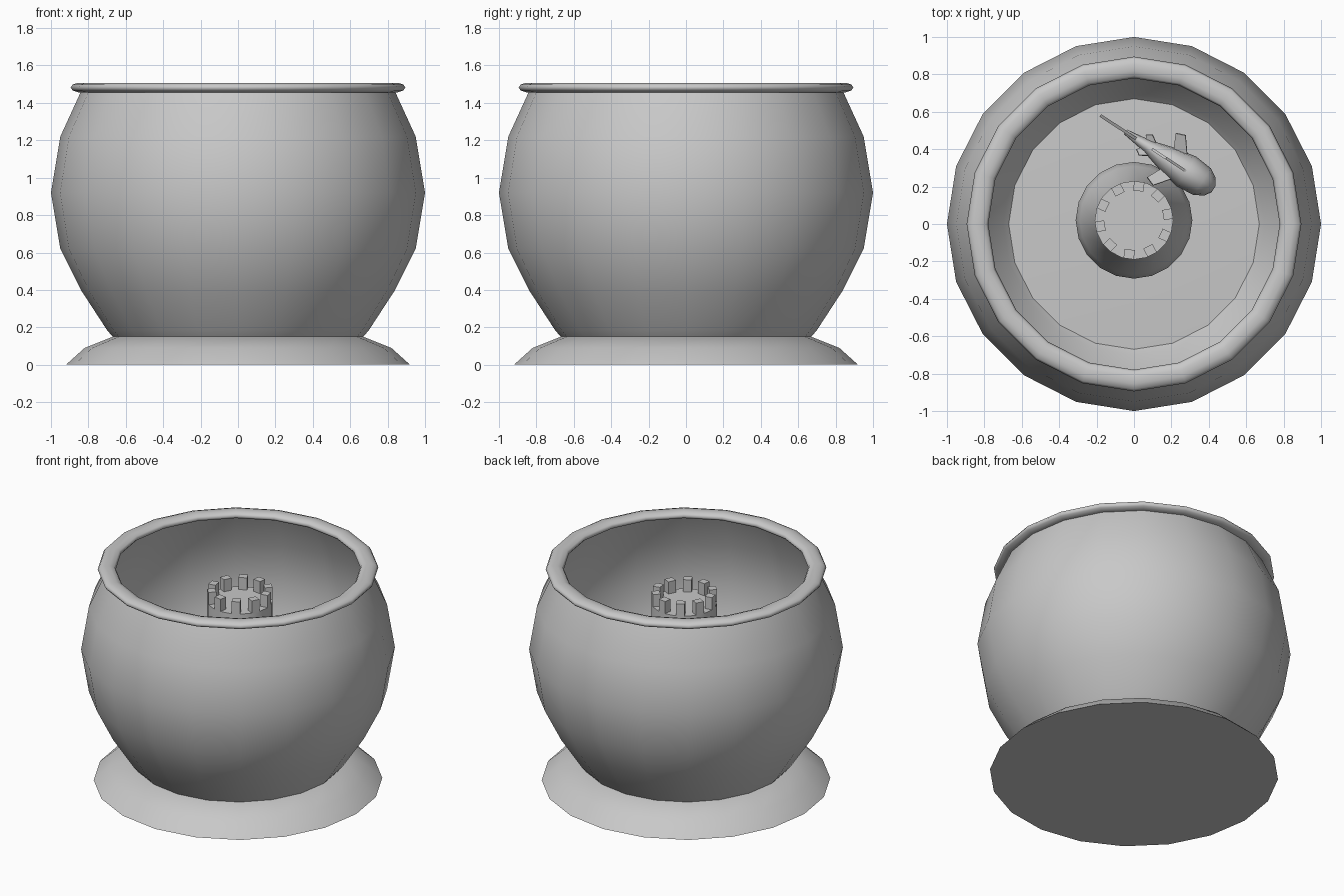
import bpy, bmesh, math
from mathutils import Matrix

old = bpy.data.objects.get("Cube")
if old:
    bpy.data.objects.remove(old, do_unlink=True)

grey = bpy.data.materials.new("light_grey")
grey.use_nodes = True
COLOUR = (0.58, 0.58, 0.58, 1)
grey.diffuse_color = COLOUR
grey.node_tree.nodes["Principled BSDF"].inputs["Base Color"].default_value = COLOUR


def finish(name, bm, smooth=None, matrix=None):
    """Turn a bmesh into a named object."""
    bmesh.ops.remove_doubles(bm, verts=bm.verts, dist=0.0005)
    bmesh.ops.recalc_face_normals(bm, faces=bm.faces)
    mesh = bpy.data.meshes.new(name)
    bm.to_mesh(mesh)
    bm.free()
    mesh.materials.append(grey)
    obj = bpy.data.objects.new(name, mesh)
    bpy.context.collection.objects.link(obj)
    if matrix:
        obj.matrix_world = matrix
    if smooth:
        bpy.ops.object.select_all(action='DESELECT')
        obj.select_set(True)
        bpy.context.view_layer.objects.active = obj
        bpy.ops.object.shade_smooth_by_angle(angle=math.radians(smooth))
    return obj


def lathe(name, profile, sides=20, closed=False, smooth=40, y=0):
    """Spin a radius/height profile around the z axis."""
    bm = bmesh.new()
    verts = [bm.verts.new((r, 0, z)) for r, z in profile]
    pairs = list(zip(verts, verts[1:]))
    if closed:
        pairs.append((verts[-1], verts[0]))
    edges = [bm.edges.new(p) for p in pairs]
    bmesh.ops.spin(bm, geom=verts + edges, cent=(0, 0, 0), axis=(0, 0, 1),
                   angle=math.tau, steps=sides, use_merge=True)
    return finish(name, bm, smooth, Matrix.Translation((0, y, 0)))


def plate(name, outline, thickness, matrix):
    """Extrude a flat outline, centred on its thickness."""
    bm = bmesh.new()
    face = bm.faces.new([bm.verts.new((u, -thickness / 2, v)) for u, v in outline])
    new = bmesh.ops.extrude_face_region(bm, geom=[face])["geom"]
    bmesh.ops.translate(bm, vec=(0, thickness, 0),
                        verts=[g for g in new if isinstance(g, bmesh.types.BMVert)])
    return finish(name, bm, None, matrix)


# Bowl, foot and rim
lathe("bowl", [(0, 0.16), (0.4, 0.16), (0.67, 0.15), (0.70, 0.185), (0.84, 0.40),
               (0.95, 0.62), (1.0, 0.92), (0.95, 1.22), (0.84, 1.46)])
lathe("foot", [(0, 0), (0.92, 0), (0.82, 0.09), (0.67, 0.15), (0, 0.15)], smooth=30)
rim = [(0.837 + 0.058 * math.cos(a), 1.482 + 0.027 * math.sin(a))
       for a in (i * math.tau / 10 for i in range(10))]
lathe("rim", rim, closed=True, smooth=80)

# Castle tower with flared base
TOWER_Y = 0.02
lathe("tower", [(0, 0.17), (0.3, 0.17), (0.312, 0.24), (0.29, 0.31), (0.21, 0.55),
                (0.21, 1.25), (0, 1.25)], y=TOWER_Y, smooth=40)
for i in range(10):
    bm = bmesh.new()
    bmesh.ops.create_cube(bm, size=1, matrix=Matrix.Diagonal((0.05, 0.055, 0.09, 1)))
    turn = Matrix.Rotation(math.radians(10 + 36 * i), 4, 'Z')
    place = Matrix.Translation((0, TOWER_Y, 1.29)) @ turn @ Matrix.Translation((0.183, 0, 0))
    finish(f"battlement_{i + 1}", bm, None, place)

# Fish: body lofted from elliptical rings along its length
FISH = Matrix.Translation((-0.18, 0.58, 0.72)) @ Matrix.Rotation(math.radians(-33), 4, 'Z')
stations = [(0.16, 0.015, 0.03), (0.3, 0.035, 0.05), (0.42, 0.07, 0.10), (0.55, 0.095, 0.13),
            (0.65, 0.085, 0.11), (0.7, 0.055, 0.07), (0.722, 0.02, 0.03)]
bm = bmesh.new()
N = 12
rings = [[bm.verts.new((x, w * math.cos(k * math.tau / N), h * math.sin(k * math.tau / N)))
          for k in range(N)] for x, w, h in stations]
for a, b in zip(rings, rings[1:]):
    for k in range(N):
        bm.faces.new((a[k], a[(k + 1) % N], b[(k + 1) % N], b[k]))
bm.faces.new(rings[0])
bm.faces.new(rings[-1])
finish("fish_body", bm, 50, FISH)

# Fins
plate("tail_fin", [(0.24, 0.03), (0, 0.17), (0.07, 0), (0, -0.17), (0.24, -0.03)], 0.016, FISH)
plate("dorsal_fin", [(0.34, 0.05), (0.33, 0.14), (0.42, 0.19), (0.56, 0.12)], 0.014, FISH)
for side, name in ((1, "left"), (-1, "right")):
    tilt = Matrix.Rotation(math.radians(-70 * side), 4, 'X')
    plate(f"{name}_side_fin", [(0.44, 0.04), (0.39, 0.15), (0.44, 0.17), (0.52, 0.06)],
          0.012, FISH @ tilt)
    plate(f"{name}_rear_fin", [(0.29, 0.01), (0.26, 0.05), (0.29, 0.07), (0.35, 0.03)],
          0.012, FISH @ tilt)
